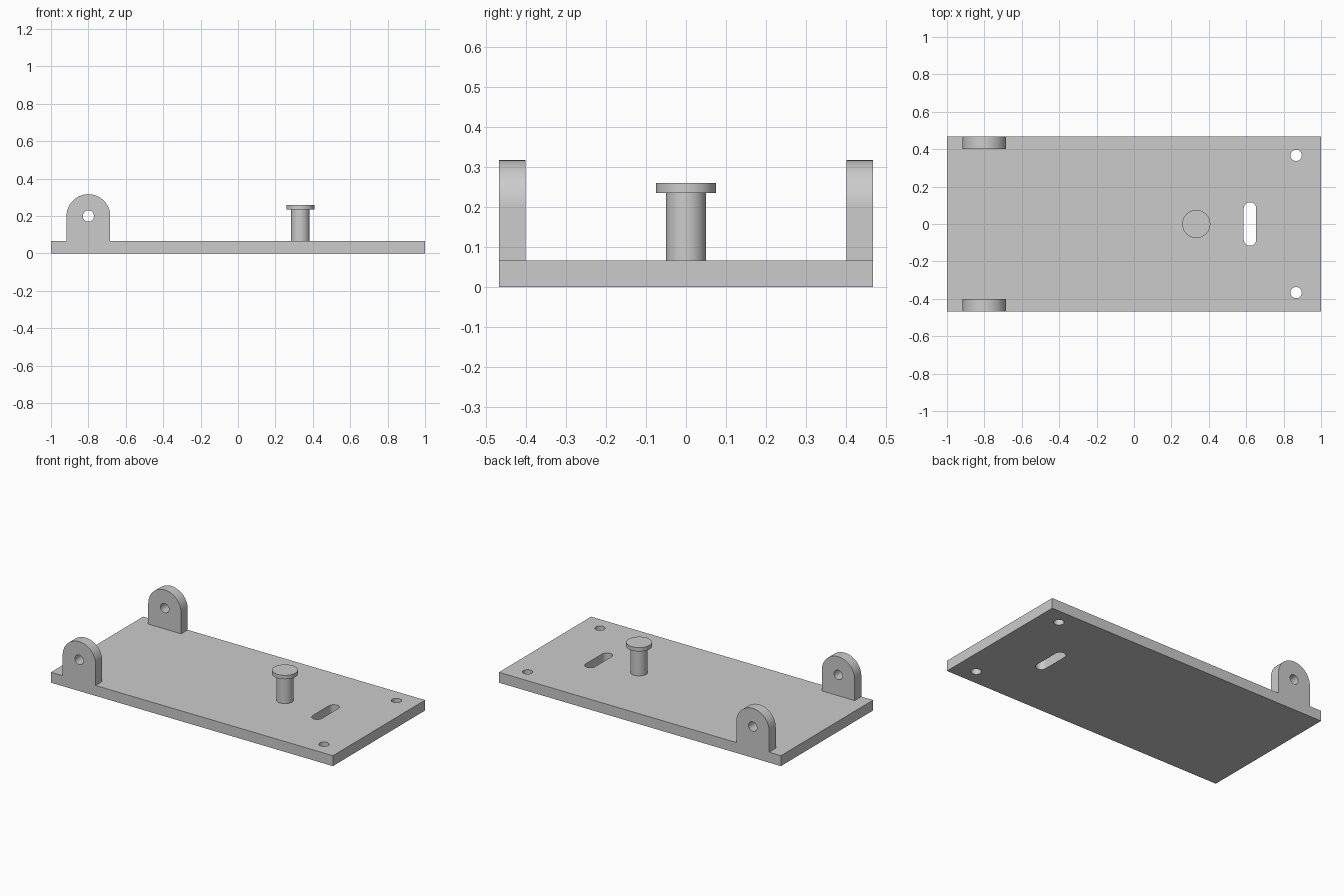
import bpy
import bmesh
from math import pi, sin, cos, radians
from mathutils import Matrix

cube = bpy.data.objects.get("Cube")
if cube:
    bpy.data.objects.remove(cube, do_unlink=True)

grey = bpy.data.materials.new("plain grey")
grey.use_nodes = True
colour = (0.6, 0.6, 0.6, 1)
grey.diffuse_color = colour
grey.node_tree.nodes["Principled BSDF"].inputs["Base Color"].default_value = colour


def arc(cx, cy, r, start=0, sweep=2 * pi, steps=48):
    """Points along an arc; a full circle leaves out its repeated end."""
    count = steps if sweep == 2 * pi else steps + 1
    return [(cx + r * cos(start + sweep * i / steps),
             cy + r * sin(start + sweep * i / steps)) for i in range(count)]


def finish(name, bm, matrix):
    """Turn a bmesh into a named, shaded object."""
    bmesh.ops.transform(bm, matrix=matrix, verts=bm.verts)
    bmesh.ops.recalc_face_normals(bm, faces=bm.faces)
    mesh = bpy.data.meshes.new(name)
    bm.to_mesh(mesh)
    bm.free()
    mesh.materials.append(grey)
    obj = bpy.data.objects.new(name, mesh)
    bpy.context.collection.objects.link(obj)
    bpy.ops.object.select_all(action="DESELECT")
    obj.select_set(True)
    bpy.context.view_layer.objects.active = obj
    bpy.ops.object.shade_smooth_by_angle(angle=radians(30))
    return obj


def cut_sheet(name, loops, depth, matrix=Matrix()):
    """Fill an outline with holes and extrude it along its normal."""
    bm = bmesh.new()
    edges = []
    for loop in loops:
        verts = [bm.verts.new((x, y, 0)) for x, y in loop]
        edges += [bm.edges.new((v, verts[i - 1])) for i, v in enumerate(verts)]
    bmesh.ops.triangle_fill(bm, edges=edges, use_beauty=True)
    out = bmesh.ops.extrude_face_region(bm, geom=bm.faces[:], use_keep_orig=True)
    moved = [g for g in out["geom"] if isinstance(g, bmesh.types.BMVert)]
    bmesh.ops.translate(bm, verts=moved, vec=(0, 0, depth))
    return finish(name, bm, matrix)


def lathe(name, profile, x, steps=64):
    """Spin a radius/height profile about a vertical axis."""
    bm = bmesh.new()
    verts = [bm.verts.new((r, 0, z)) for r, z in profile]
    edges = [bm.edges.new(pair) for pair in zip(verts, verts[1:])]
    bmesh.ops.spin(bm, geom=verts + edges, cent=(0, 0, 0), axis=(0, 0, 1),
                   angle=2 * pi, steps=steps, use_merge=True)
    bmesh.ops.remove_doubles(bm, verts=bm.verts, dist=1e-5)
    return finish(name, bm, Matrix.Translation((x, 0, 0)))


THICK = 0.0667
HALF_Y = 0.4667
HOLE = 0.03

# Base plate with a rounded slot and two corner holes
outline = [(-1, -HALF_Y), (1, -HALF_Y), (1, HALF_Y), (-1, HALF_Y)]
slot = arc(0.62, 0.083, 0.0333, 0, pi, 24) + arc(0.62, -0.083, 0.0333, pi, pi, 24)
holes = [arc(0.867, side * 0.367, HOLE) for side in (-1, 1)]
cut_sheet("base_plate", [outline, slot] + holes, THICK)

# Pair of upright lugs with round tops and pivot holes
LUG_X, LUG_Z, LUG_R = -0.8, 0.2, 0.1167
lug = [(LUG_X - LUG_R, THICK), (LUG_X + LUG_R, THICK)]
lug += arc(LUG_X, LUG_Z, LUG_R, 0, pi)
for name, back in (("front_lug", THICK - HALF_Y), ("back_lug", HALF_Y)):
    upright = Matrix.Translation((0, back, 0)) @ Matrix.Rotation(pi / 2, 4, "X")
    cut_sheet(name, [lug, arc(LUG_X, LUG_Z, HOLE)], THICK, upright)

# Headed pin standing on the plate
lathe("headed_pin", [(0, THICK), (0.05, THICK), (0.05, 0.235),
                     (0.075, 0.235), (0.075, 0.26), (0, 0.26)], 0.333)
